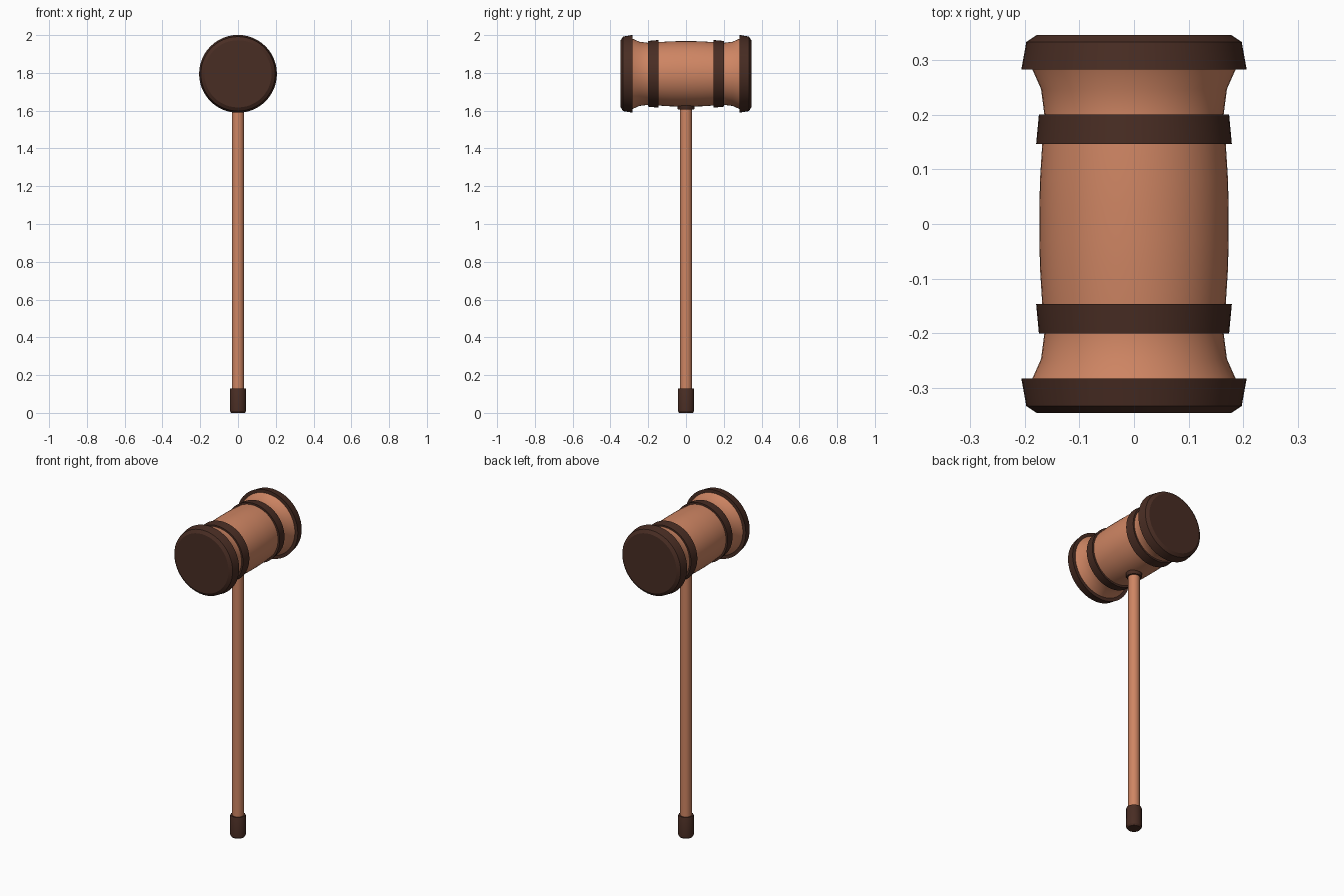
import bpy, bmesh, math
from mathutils import Matrix

if "Cube" in bpy.data.objects:
    bpy.data.objects.remove(bpy.data.objects["Cube"])

HEAD_Z = 1.795
SEGMENTS = 48


def material(name, rgb):
    m = bpy.data.materials.new(name)
    m.diffuse_color = (*rgb, 1)
    m.use_nodes = True
    m.node_tree.nodes["Principled BSDF"].inputs["Base Color"].default_value = m.diffuse_color
    return m


wood = material("warm wood", (0.62, 0.235, 0.125))
dark = material("dark wood", (0.066, 0.026, 0.017))


def lathe(name, profile, mat, matrix=Matrix(), closed=False):
    """Revolve (radius, height) points around z, then place with matrix."""
    bm = bmesh.new()
    rings = []
    for r, h in profile:
        rings.append([bm.verts.new((r * math.cos(a), r * math.sin(a), h))
                      for a in (2 * math.pi * i / SEGMENTS for i in range(SEGMENTS))])
    pairs = list(zip(rings, rings[1:]))
    if closed:
        pairs.append((rings[-1], rings[0]))
    else:
        bm.faces.new(rings[0])
        bm.faces.new(rings[-1])
    for a, b in pairs:
        for i in range(SEGMENTS):
            j = (i + 1) % SEGMENTS
            bm.faces.new((a[i], a[j], b[j], b[i]))
    bmesh.ops.transform(bm, matrix=matrix, verts=bm.verts)
    bmesh.ops.recalc_face_normals(bm, faces=bm.faces)
    mesh = bpy.data.meshes.new(name)
    bm.to_mesh(mesh)
    bm.free()
    mesh.materials.append(mat)
    ob = bpy.data.objects.new(name, mesh)
    bpy.context.collection.objects.link(ob)
    bpy.ops.object.select_all(action='DESELECT')
    ob.select_set(True)
    bpy.context.view_layer.objects.active = ob
    bpy.ops.object.shade_smooth_by_angle(angle=math.radians(30))
    return ob


# Head barrel, symmetric profile along y
half = [(0.173, 0.03), (0.172, 0.08), (0.168, 0.145), (0.164, 0.20),
        (0.170, 0.247), (0.187, 0.285)]
barrel = [(r, -h) for r, h in reversed(half)] + half
lying = Matrix.Translation((0, 0, HEAD_Z)) @ Matrix.Rotation(-math.pi / 2, 4, 'X')
lathe("head_barrel", barrel, wood, lying)

# Striking caps and ring bands on both ends
cap = [(0.206, 0.283), (0.197, 0.333), (0.178, 0.3455)]
band = [(0.160, 0.146), (0.179, 0.146), (0.174, 0.20), (0.160, 0.20)]
for side, s in (("front", -1), ("back", 1)):
    lathe(side + "_cap", [(r, s * h) for r, h in cap], dark, lying)
    lathe(side + "_band", [(r, s * h) for r, h in band], dark, lying, closed=True)

# Handle with collar under the head and a grip cap at the foot
lathe("handle", [(0.032, 0.10), (0.032, 1.66)], wood)
lathe("collar", [(0.041, 1.605), (0.045, 1.612), (0.045, 1.65)], dark)
lathe("handle_end_cap", [(0.037, 0), (0.043, 0.009), (0.043, 0.126), (0.041, 0.13)], dark)
